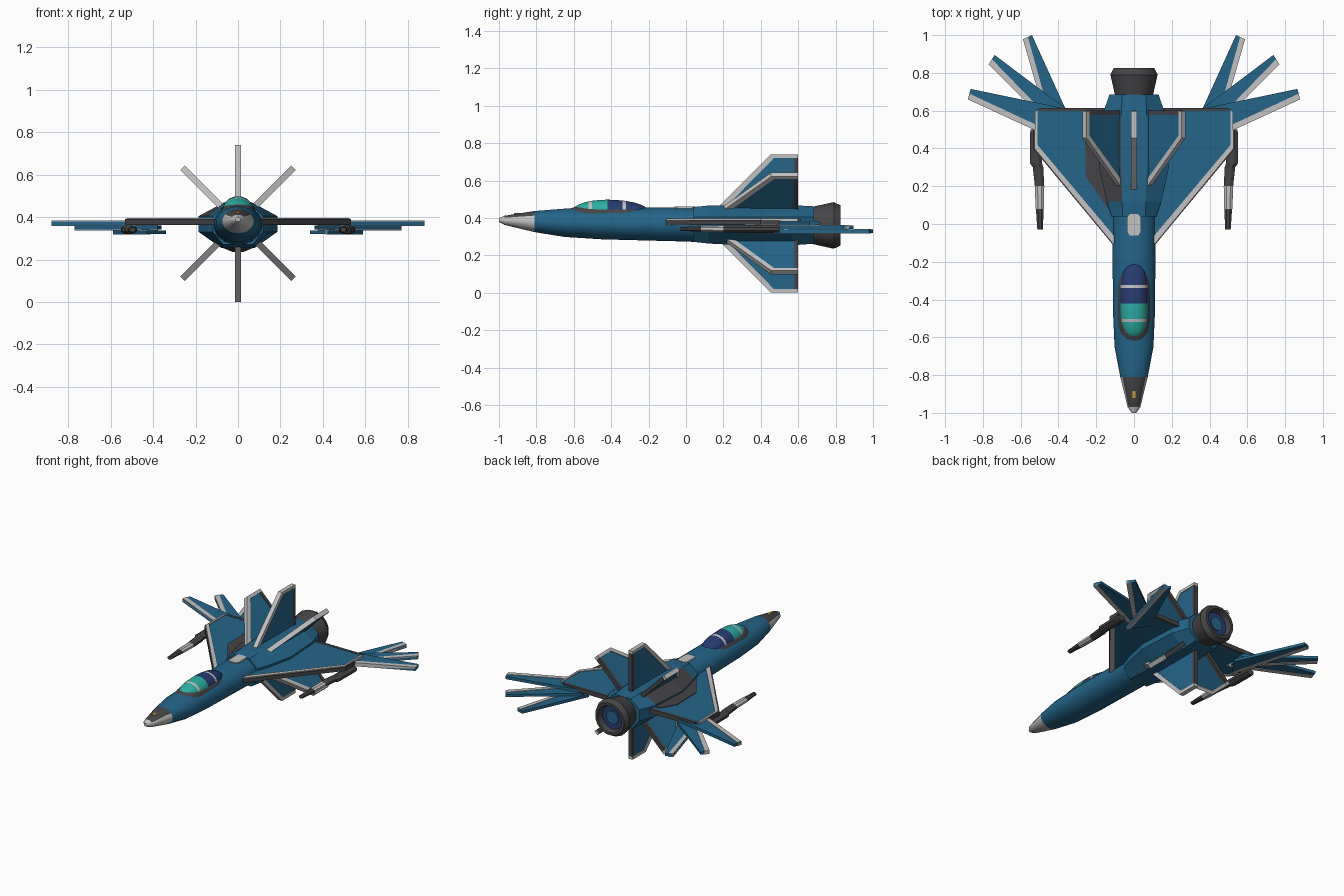
import bpy, bmesh, math
from mathutils import Matrix, Vector

if "Cube" in bpy.data.objects:
    bpy.data.objects.remove(bpy.data.objects["Cube"])

def material(name, r, g, b):
    m = bpy.data.materials.new(name)
    m.diffuse_color = (r, g, b, 1)
    m.use_nodes = True
    m.node_tree.nodes["Principled BSDF"].inputs["Base Color"].default_value = m.diffuse_color
    return m

BLUE = material("hull blue", .018, .13, .25)
LIGHT = material("light grey", .54, .54, .54)
DARK = material("dark grey", .06, .06, .065)
TEAL = material("teal glass", .025, .42, .37)
NAVY = material("navy", .02, .045, .16)
GOLD = material("gold", .6, .36, .05)

def finish(name, bm, mats, rule=None, smooth=False):
    bmesh.ops.recalc_face_normals(bm, faces=bm.faces)
    bm.normal_update()
    if rule:
        for f in bm.faces:
            f.material_index = rule(f.calc_center_median(), f.normal)
    me = bpy.data.meshes.new(name)
    bm.to_mesh(me)
    bm.free()
    for m in mats:
        me.materials.append(m)
    ob = bpy.data.objects.new(name, me)
    bpy.context.collection.objects.link(ob)
    if smooth:
        bpy.ops.object.select_all(action='DESELECT')
        ob.select_set(True)
        bpy.context.view_layer.objects.active = ob
        bpy.ops.object.shade_smooth_by_angle(angle=math.radians(35))
    return ob

def slab(name, pts, lo, hi, mat, M=Matrix()):
    """Flat outline extruded between two heights."""
    bm = bmesh.new()
    a = [bm.verts.new(M @ Vector((x, y, lo))) for x, y in pts]
    b = [bm.verts.new(M @ Vector((x, y, hi))) for x, y in pts]
    bm.faces.new(a)
    bm.faces.new(b)
    for i in range(len(a)):
        j = (i + 1) % len(a)
        bm.faces.new((a[i], a[j], b[j], b[i]))
    return finish(name, bm, [mat])

def loft(name, rings, mats, rule=None, smooth=True):
    """Skin over a row of closed rings, capped at both ends."""
    bm = bmesh.new()
    vs = [[bm.verts.new(p) for p in r] for r in rings]
    for a, b in zip(vs, vs[1:]):
        for i in range(len(a)):
            j = (i + 1) % len(a)
            bm.faces.new((a[i], a[j], b[j], b[i]))
    bm.faces.new(vs[0])
    bm.faces.new(vs[-1])
    return finish(name, bm, mats, rule, smooth)

def ring(y, hw, zt, zb, cx=0, n=16):
    zc, h = (zt + zb) / 2, (zt - zb) / 2
    return [(cx + hw * math.cos(2 * math.pi * (i + .5) / n), y,
             zc + h * math.sin(2 * math.pi * (i + .5) / n)) for i in range(n)]

# Forward fuselage with painted nose cone
front = [(-1, .012, .40, .378), (-.97, .034, .412, .362), (-.81, .074, .438, .323),
         (-.65, .105, .451, .297), (-.45, .114, .456, .284), (0, .116, .457, .272),
         (.15, .116, .457, .265)]
def nose_rule(c, n):
    if c.y > -.8:
        return 0
    return 2 if n.z > .65 and c.y > -.97 else 1
loft("forward_fuselage", [ring(*s) for s in front], [BLUE, LIGHT, DARK], nose_rule)

# Rear fuselage, faceted, with one dark panel row on the left shoulder
def octagon(y, a, b, zt, zb):
    half = [(a, zt), (b, .405), (b, .33), (a + .01, zb)]
    return [(x, y, z) for x, z in half] + [(-x, y, z) for x, z in reversed(half)]
rear = [(.04, .06, .118, .458, .272), (.12, .063, .145, .466, .263), (.3, .068, .185, .468, .254),
        (.57, .068, .17, .468, .254), (.685, .062, .13, .462, .262)]
loft("rear_fuselage", [octagon(*s) for s in rear], [BLUE, DARK],
     lambda c, n: int(n.x < -.25 and n.z > .3 and .1 < c.y < .57), smooth=False)

# Engine nozzle and burner discs
nozzle = [(.67, .10), (.79, .127), (.825, .11), (.825, .092), (.77, .08)]
loft("engine_nozzle", [ring(y, r, .36 + r, .36 - r) for y, r in nozzle], [DARK])
for nm, r, y, m in (("burner_ring", .08, .79, NAVY), ("burner_core", .045, .797, BLUE)):
    loft(nm, [ring(y - .03, r, .36 + r, .36 - r), ring(y, r, .36 + r, .36 - r)], [m])

# Canopy frame and two-tone glass with pale bands
def blunt(t, e):
    return max(.03, math.sqrt(max(0, 1 - abs(t) ** e)))
frame = []
for i in range(17):
    t = -math.cos(math.pi * i / 16)
    k = blunt(t, 4)
    frame.append(ring(-.42 + .23 * t, .09 * k, .405 + .068 * k, .405 - .068 * k))
loft("canopy_frame", frame, [DARK])
glass = []
for y in (-.61, -.605, -.59, -.57, -.545, -.52, -.502, -.46, -.42, -.38, -.34, -.322,
          -.28, -.25, -.225, -.21, -.203, -.2):
    t = (y + .405) / .205
    w, h = blunt(t, 3.5), blunt(t, 2.3) * (.066 if y < -.42 else .066 - .03 * (y + .42))
    glass.append(ring(y, .073 * w, .433 + h, .433 - h))
def glass_rule(c, n):
    if -.52 < c.y < -.502 or -.34 < c.y < -.322:
        return 2
    return 0 if c.y < -.42 else 1
loft("canopy_glass", glass, [TEAL, NAVY, LIGHT], glass_rule)

# Small panels on the spine and nose
slab("spine_hatch", [(-.036, -.045), (-.022, -.062), (.022, -.062), (.036, -.045),
                     (.036, .035), (.022, .052), (-.022, .052), (-.036, .035)], .445, .461, LIGHT)
slab("nose_sensor", [(-.009, -.92), (.009, -.92), (.009, -.885), (-.009, -.885)], .417, .426, GOLD)

# Six radial tail fins: blade, pale leading edge and tip, dark trailing edge
C = Matrix.Translation((0, 0, .37))
for a in (90, 45, 135, -90, -45, -135):
    M = C @ Matrix.Rotation(-math.radians(a), 4, 'Y')
    slab("fin_blade", [(.06, .16), (.36, .46), (.36, .59), (.06, .59)], -.01, .01, BLUE, M)
    slab("fin_leading_edge", [(.06, .145), (.37, .455), (.37, .598), (.35, .598), (.35, .47), (.06, .185)],
         -.015, .015, LIGHT, M)
    slab("fin_trailing_edge", [(.06, .577), (.35, .577), (.35, .6), (.06, .6)], -.013, .013, DARK, M)

# Wings, tip blades and underwing pods, mirrored
for s in (1, -1):
    M = Matrix.Diagonal((s, 1, 1, 1))
    side = "right_" if s > 0 else "left_"
    slab(side + "wing", [(.08, -.12), (.515, .405), (.515, .605), (.08, .605)], .366, .391, BLUE, M)
    slab(side + "wing_leading_edge", [(.1, -.115), (.525, .4), (.525, .6), (.512, .6), (.512, .42), (.1, -.07)],
         .362, .396, LIGHT, M)
    slab(side + "wing_rim", [(.1, -.124), (.533, .398), (.533, .5), (.52, .5), (.52, .405), (.1, -.105)],
         .366, .39, DARK, M)
    slab(side + "wing_trailing_edge", [(.1, .597), (.5, .597), (.5, .615), (.1, .615)], .364, .393, DARK, M)

    # blades: inner root, outer root, outer tip, inner tip, base and top height
    blades = [((.36, .61), (.38, .43), (.88, .66), (.865, .715), .358, .383),
              ((.36, .61), (.38, .455), (.77, .845), (.738, .895), .338, .362),
              ((.34, .56), (.43, .43), (.588, .978), (.54, 1.0), .317, .341)]
    for p, q, r, t, lo, hi in blades:
        slab(side + "tip_blade", [p, q, r, t], lo + .003, hi - .003, BLUE, M)
        d = (Vector(t) - Vector(r)) * .55
        w = (Vector(p) - Vector(q)).normalized() * .03
        slab(side + "tip_blade_edge", [q, r, tuple(Vector(r) + d), tuple(Vector(q) + w)], lo, hi, LIGHT, M)

    pod = [(.5, .52, .03, .02), (.47, .52, .034, .022), (.32, .518, .034, .022), (.3, .508, .03, .02),
           (.2, .5, .027, .019), (.08, .499, .024, .017), (.079, .499, .022, .016), (-.03, .497, .016, .011)]
    loft(side + "pod", [ring(y, hw, .341 + h, .341 - h, cx * s, 8) for y, cx, hw, h in pod], [DARK, LIGHT],
         lambda c, n: int(.08 < c.y < .2), smooth=False)

# Dark panel on the left wing only
slab("left_wing_panel", [(-.26, .47), (-.255, .25), (-.13, .07), (-.11, .1), (-.11, .57), (-.2, .57)],
     .388, .395, DARK)
